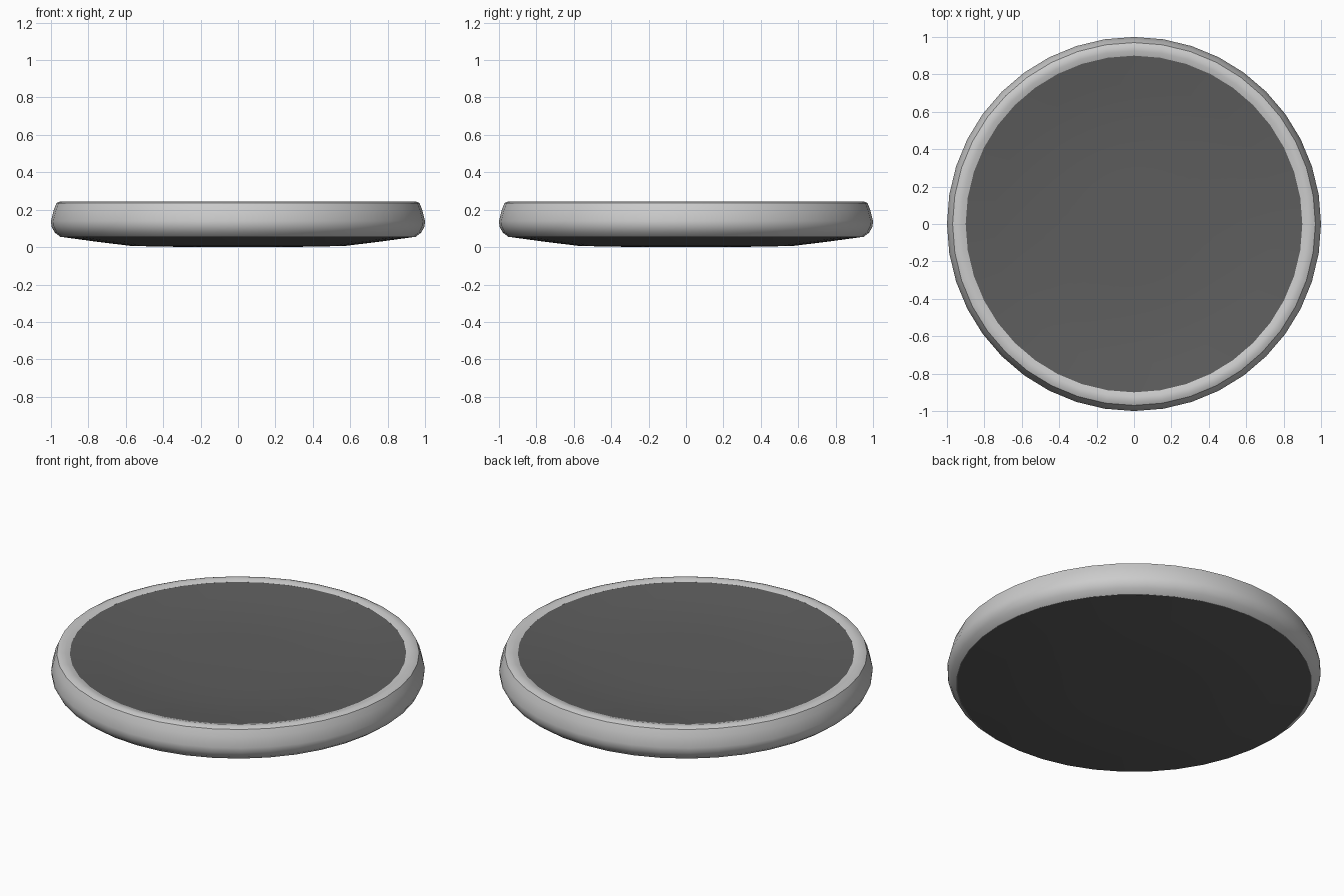
import bpy, bmesh, math
from mathutils import Matrix

if "Cube" in bpy.data.objects:
    bpy.data.objects.remove(bpy.data.objects["Cube"])

SEGMENTS = 40


def lathe(name, profile, color=None, closed=False):
    """Spin an (r, z) profile around the z axis."""
    bm = bmesh.new()
    verts = [bm.verts.new((r, 0, z)) for r, z in profile]
    edges = [bm.edges.new(p) for p in zip(verts, verts[1:])]
    if closed:
        edges.append(bm.edges.new((verts[-1], verts[0])))
    bmesh.ops.spin(bm, geom=verts + edges, cent=(0, 0, 0), axis=(0, 0, 1),
                   angle=math.tau, steps=SEGMENTS)
    bmesh.ops.remove_doubles(bm, verts=bm.verts, dist=1e-4)
    bmesh.ops.recalc_face_normals(bm, faces=bm.faces)
    mesh = bpy.data.meshes.new(name)
    bm.to_mesh(mesh)
    bm.free()
    obj = bpy.data.objects.new(name, mesh)
    bpy.context.collection.objects.link(obj)
    if color:
        mat = bpy.data.materials.new(name + "_color")
        mat.diffuse_color = color
        mat.use_nodes = True
        mat.node_tree.nodes["Principled BSDF"].inputs["Base Color"].default_value = mat.diffuse_color
        mesh.materials.append(mat)
    bpy.ops.object.select_all(action='DESELECT')
    obj.select_set(True)
    bpy.context.view_layer.objects.active = obj
    bpy.ops.object.shade_smooth_by_angle(angle=math.radians(35))
    return obj


# Rounded outer rim
lathe("rim", [(0.90, 0.236), (0.925, 0.244), (0.95, 0.245), (0.97, 0.236),
              (0.985, 0.20), (1.0, 0.14), (0.997, 0.11), (0.98, 0.078),
              (0.95, 0.055), (0.90, 0.06)], closed=True)

# Dark dished plate, same sag above and below
lathe("plate", [(0, 0.19), (0.30, 0.191), (0.57, 0.196), (0.75, 0.217),
                (0.902, 0.236), (0.948, 0.055), (0.75, 0.028),
                (0.57, 0.006), (0.30, 0.001), (0, 0)],
      color=(0.11, 0.11, 0.11, 1))
